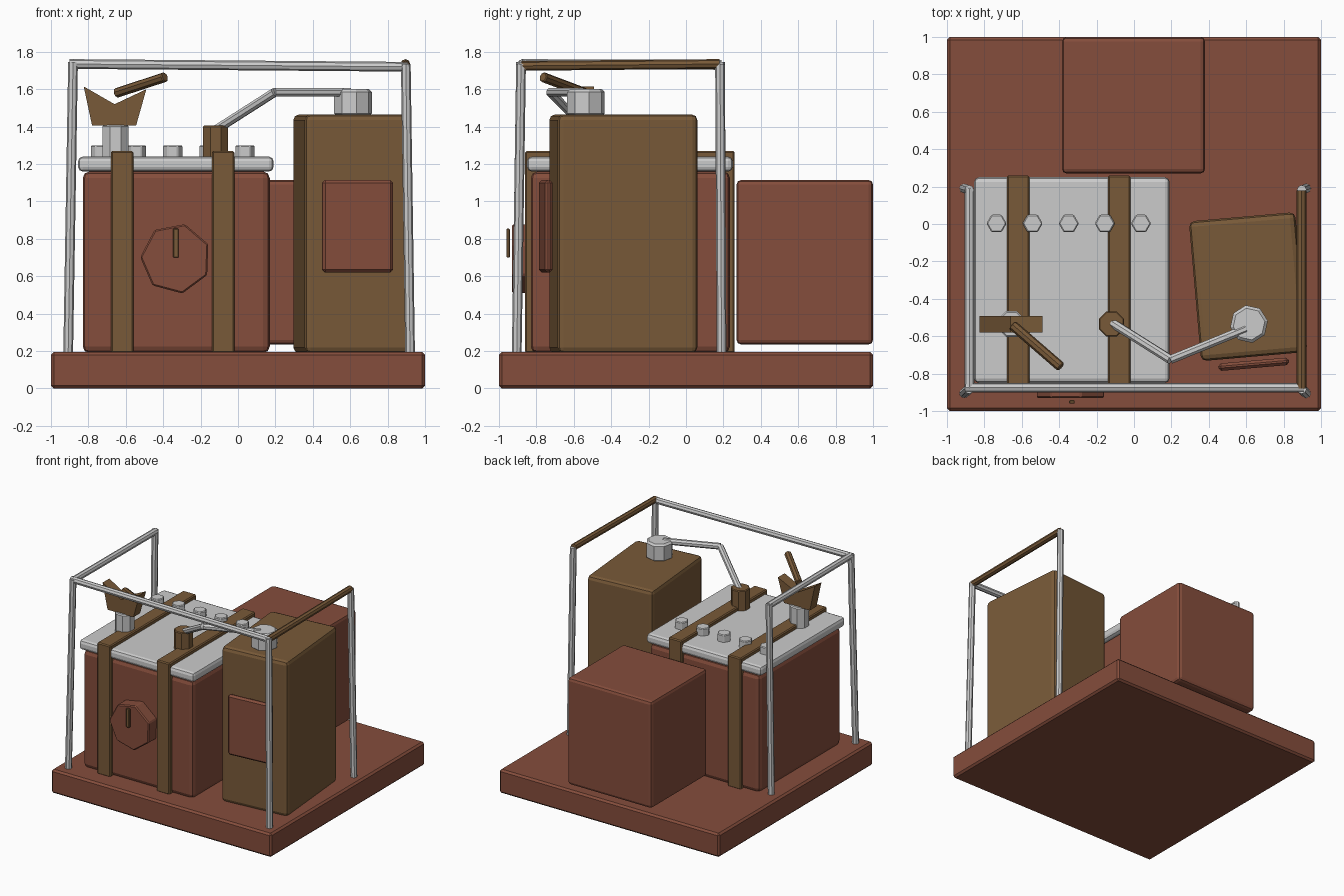
import bpy, bmesh, math
from mathutils import Vector, Matrix

if "Cube" in bpy.data.objects:
    bpy.data.objects.remove(bpy.data.objects["Cube"])


def material(name, rgb):
    m = bpy.data.materials.new(name)
    m.diffuse_color = (*rgb, 1)
    m.use_nodes = True
    m.node_tree.nodes["Principled BSDF"].inputs["Base Color"].default_value = m.diffuse_color
    return m


RED = material("rust red", (0.235, 0.075, 0.045))
BROWN = material("olive brown", (0.190, 0.102, 0.040))
GREY = material("light grey", (0.60, 0.60, 0.60))


def finish(name, bm, mat, bevel=0.0, segments=1):
    bmesh.ops.recalc_face_normals(bm, faces=bm.faces[:])
    me = bpy.data.meshes.new(name)
    bm.to_mesh(me)
    bm.free()
    me.materials.append(mat)
    ob = bpy.data.objects.new(name, me)
    bpy.context.collection.objects.link(ob)
    if bevel:
        mod = ob.modifiers.new("Bevel", 'BEVEL')
        mod.width = bevel
        mod.segments = segments
        mod.limit_method = 'ANGLE'
        mod.angle_limit = math.radians(50)
    return ob


def box(name, x, y, z, mat, bevel=0.0, turn=0.0, segments=1):
    """Box from (min, max) ranges, turned about its own vertical axis."""
    bm = bmesh.new()
    bmesh.ops.create_cube(bm, size=1)
    for v in bm.verts:
        v.co = Vector((v.co.x * (x[1] - x[0]), v.co.y * (y[1] - y[0]), v.co.z * (z[1] - z[0])))
    centre = Vector((sum(x) / 2, sum(y) / 2, sum(z) / 2))
    bmesh.ops.transform(bm, verts=bm.verts[:],
                        matrix=Matrix.Translation(centre) @ Matrix.Rotation(math.radians(turn), 4, 'Z'))
    return finish(name, bm, mat, bevel, segments)


def rod(name, a, b, r, mat, sides=8, bevel=0.0, spin=0.0):
    """Prism between two points."""
    a, b = Vector(a), Vector(b)
    d = b - a
    bm = bmesh.new()
    bmesh.ops.create_cone(bm, cap_ends=True, segments=sides, radius1=r, radius2=r, depth=d.length)
    rot = Vector((0, 0, 1)).rotation_difference(d).to_matrix().to_4x4()
    bmesh.ops.transform(bm, verts=bm.verts[:], matrix=Matrix.Translation((a + b) / 2) @ rot
                        @ Matrix.Rotation(math.radians(spin), 4, 'Z'))
    return finish(name, bm, mat, bevel)


def prism(name, pts, y0, y1, mat, bevel=0.0):
    """Front profile (x, z) extruded along y."""
    bm = bmesh.new()
    face = bm.faces.new([bm.verts.new((x, y0, z)) for x, z in pts])
    ext = bmesh.ops.extrude_face_region(bm, geom=[face])
    for g in ext['geom']:
        if isinstance(g, bmesh.types.BMVert):
            g.co.y = y1
    return finish(name, bm, mat, bevel)


# Base slab and main tank with its lid
box("base", (-1, 1), (-1, 1), (0, 0.195), RED, 0.015)
box("tank", (-0.83, 0.17), (-0.83, 0.235), (0.19, 1.16), RED, 0.035, 0, 2)
box("lid", (-0.855, 0.19), (-0.85, 0.25), (1.16, 1.24), GREY, 0.025, 0, 2)

# Straps around the tank
for i, x in enumerate((-0.62, -0.08)):
    box(f"strap_{i}", (x - 0.06, x + 0.06), (-0.86, 0.26), (0.19, 1.27), BROWN, 0.008)

# Row of hexagonal bolts on the lid
for i in range(5):
    x = -0.735 + i * 0.193
    rod(f"bolt_{i}", (x, 0.003, 1.23), (x, 0.003, 1.30), 0.054, GREY, 6, 0.006, 30)

# Dial and pointer on the tank front
dial = [(-0.333 + 0.19 * math.cos(math.radians(75 + i * 360 / 7)),
         0.695 + 0.19 * math.sin(math.radians(75 + i * 360 / 7))) for i in range(7)]
prism("dial", dial, -0.93, -0.82, RED, 0.008)
box("dial_pointer", (-0.347, -0.317), (-0.96, -0.942), (0.70, 0.855), BROWN, 0.004)

# Tall cabinet with a door panel, and the rear crate
box("cabinet", (0.325, 0.895), (-0.71, 0.04), (0.19, 1.465), BROWN, 0.03, 5, 2)
box("cabinet_panel", (0.45, 0.83), (-0.77, -0.73), (0.62, 1.115), RED, 0.015, 5)
box("rear_crate", (-0.385, 0.38), (0.27, 1.0), (0.235, 1.115), RED, 0.025, 0, 2)

# Chimney with a notched cup and a stirring handle
rod("cup_stand", (-0.655, -0.535, 1.23), (-0.655, -0.535, 1.41), 0.075, GREY, 8, 0.008, 22.5)
prism("notched_cup", [(-0.78, 1.405), (-0.545, 1.405), (-0.49, 1.60), (-0.66, 1.52), (-0.825, 1.615)],
      -0.58, -0.493, BROWN)
rod("cup_handle", (-0.65, -0.54, 1.58), (-0.39, -0.765, 1.665), 0.027, BROWN, 8, 0.005)

# Bent pipe from the valve to the cabinet cap
rod("valve", (-0.12, -0.535, 1.23), (-0.12, -0.535, 1.405), 0.073, BROWN, 8, 0.006, 22.5)
rod("cabinet_cap", (0.615, -0.535, 1.455), (0.615, -0.535, 1.60), 0.102, GREY, 8, 0.015, 10)
path = [(-0.115, -0.53, 1.385), (0.195, -0.725, 1.583), (0.60, -0.56, 1.583)]
for i in range(2):
    rod(f"pipe_{i}", path[i], path[i + 1], 0.025, GREY, 8)

# Leaning posts and top rails
R = 0.026
tops = {"front_left": (-0.882, -0.882, 1.745), "front_right": (0.897, -0.882, 1.735),
        "back_left": (-0.882, 0.182, 1.745), "back_right": (0.897, 0.182, 1.735)}
feet = {"front_left": (-0.908, -0.905, 0.19), "front_right": (0.92, -0.905, 0.19),
        "back_left": (-0.908, 0.19, 0.19), "back_right": (0.92, 0.19, 0.19)}
for k in tops:
    rod(f"{k}_post", feet[k], tops[k], R, GREY, 8)
rod("front_rail", (-0.90, -0.875, 1.735), (0.91, -0.875, 1.72), R, GREY, 8)
rod("left_rail", (-0.88, -0.88, 1.735), (-0.88, 0.19, 1.73), R, GREY, 8)
rod("right_rail", (0.895, -0.88, 1.725), (0.895, 0.18, 1.735), R, BROWN, 8)
